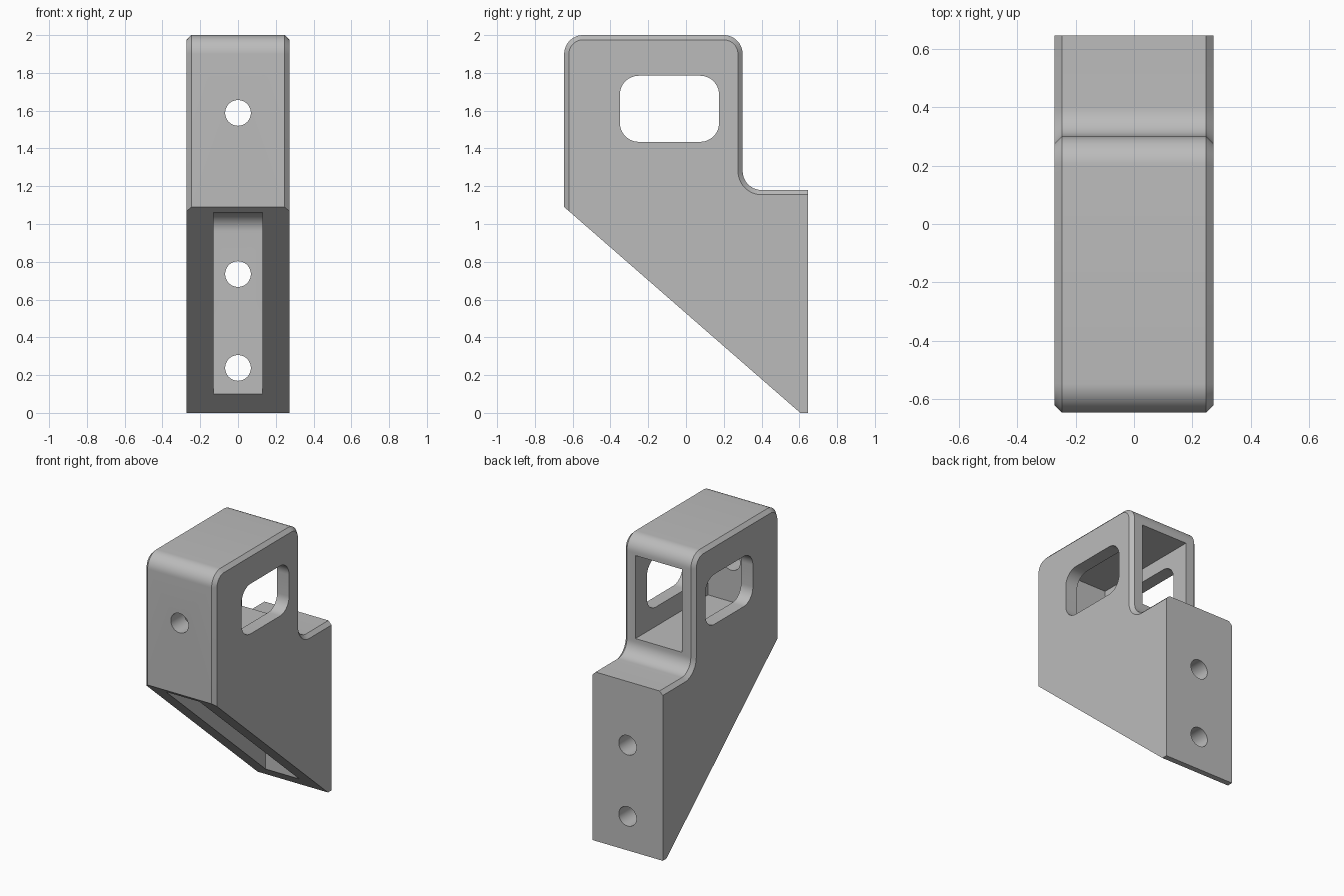
import bpy, bmesh, math
from mathutils import Vector, Matrix

cube = bpy.data.objects.get("Cube")
if cube:
    bpy.data.objects.remove(cube, do_unlink=True)

grey = bpy.data.materials.new("plain grey")
grey.use_nodes = True
colour = (0.5, 0.5, 0.5, 1)
grey.diffuse_color = colour
grey.node_tree.nodes["Principled BSDF"].inputs["Base Color"].default_value = colour

HALF = 0.272      # half width of the bracket
BEVEL = 0.025     # chamfer along the upper outline
SEGMENTS = 12


def rounded(corners):
    """Turn (y, z, radius) corners into an outline with filleted right angles."""
    out = []
    for i, (y, z, r) in enumerate(corners):
        p = Vector((y, z))
        if not r:
            out.append(p)
            continue
        u = (Vector(corners[i - 1][:2]) - p).normalized()
        v = (Vector(corners[(i + 1) % len(corners)][:2]) - p).normalized()
        for k in range(SEGMENTS + 1):
            t = math.pi / 2 * k / SEGMENTS
            out.append(p + r * (u + v) - r * (v * math.cos(t) + u * math.sin(t)))
    return out


def finish(name, bm):
    bmesh.ops.recalc_face_normals(bm, faces=bm.faces)
    mesh = bpy.data.meshes.new(name)
    bm.to_mesh(mesh)
    bm.free()
    mesh.materials.append(grey)
    obj = bpy.data.objects.new(name, mesh)
    bpy.context.collection.objects.link(obj)
    return obj


def loft(name, sections):
    """Join matching outlines placed at successive x positions."""
    bm = bmesh.new()
    rings = [[bm.verts.new((x, p.x, p.y)) for p in outline] for x, outline in sections]
    for a, b in zip(rings, rings[1:]):
        for i in range(len(a)):
            bm.faces.new((a[i - 1], a[i], b[i], b[i - 1]))
    bm.faces.new(rings[0])
    bm.faces.new(rings[-1])
    return finish(name, bm)


def prism(name, half, corners):
    outline = rounded(corners)
    return loft(name, [(-half, outline), (half, outline)])


def hole(name, y, z):
    bm = bmesh.new()
    bmesh.ops.create_cone(bm, cap_ends=True, segments=48, radius1=0.068, radius2=0.068, depth=0.4,
                          matrix=Matrix.Translation((0, y, z)) @ Matrix.Rotation(math.pi / 2, 4, "X"))
    return finish(name, bm)


def side_outline(d):
    """Side silhouette with its upper edges moved inward by d."""
    front = -0.645 + d
    slope_z = (0.605 - front) * 0.872
    return rounded([(front, slope_z, 0), (front, 2 - d, 0.1 - d), (0.3 - d, 2 - d, 0.1 - d),
                    (0.3 - d, 1.18 - d, 0.1 + d), (0.645, 1.18 - d, 0),
                    (0.645, 0, 0), (0.605, 0, 0)])


# Main body with chamfered side edges
inner, outer = side_outline(BEVEL), side_outline(0)
body = loft("bracket_body", [(-HALF, inner), (BEVEL - HALF, outer),
                             (HALF - BEVEL, outer), (HALF, inner)])

cutters = [
    # Upper chamber, open at the back
    prism("chamber_cutter", 0.18, [(-0.5, 1.30, 0), (-0.5, 1.88, 0), (0.5, 1.88, 0), (0.5, 1.30, 0)]),
    # Rounded side windows
    prism("window_cutter", 0.5, [(-0.35, 1.435, 0.1), (-0.35, 1.785, 0.1),
                                 (0.175, 1.785, 0.1), (0.175, 1.435, 0.1)]),
    # Lower pocket, open through the slope
    prism("pocket_cutter", 0.13, [(0.49, 0.1, 0), (0.49, 1.06, 0.1), (-0.8, 1.06, 0), (-0.8, 0.1, 0)]),
    # Screw holes
    hole("front_hole_cutter", -0.6, 1.588),
    hole("upper_back_hole_cutter", 0.6, 0.735),
    hole("lower_back_hole_cutter", 0.6, 0.238),
]

bpy.ops.object.select_all(action="DESELECT")
body.select_set(True)
bpy.context.view_layer.objects.active = body
for cutter in cutters:
    mod = body.modifiers.new(cutter.name, "BOOLEAN")
    mod.operation = "DIFFERENCE"
    mod.solver = "EXACT"
    mod.object = cutter
    bpy.ops.object.modifier_apply(modifier=mod.name)
    bpy.data.objects.remove(cutter, do_unlink=True)

bpy.ops.object.shade_smooth_by_angle(angle=math.radians(30))
